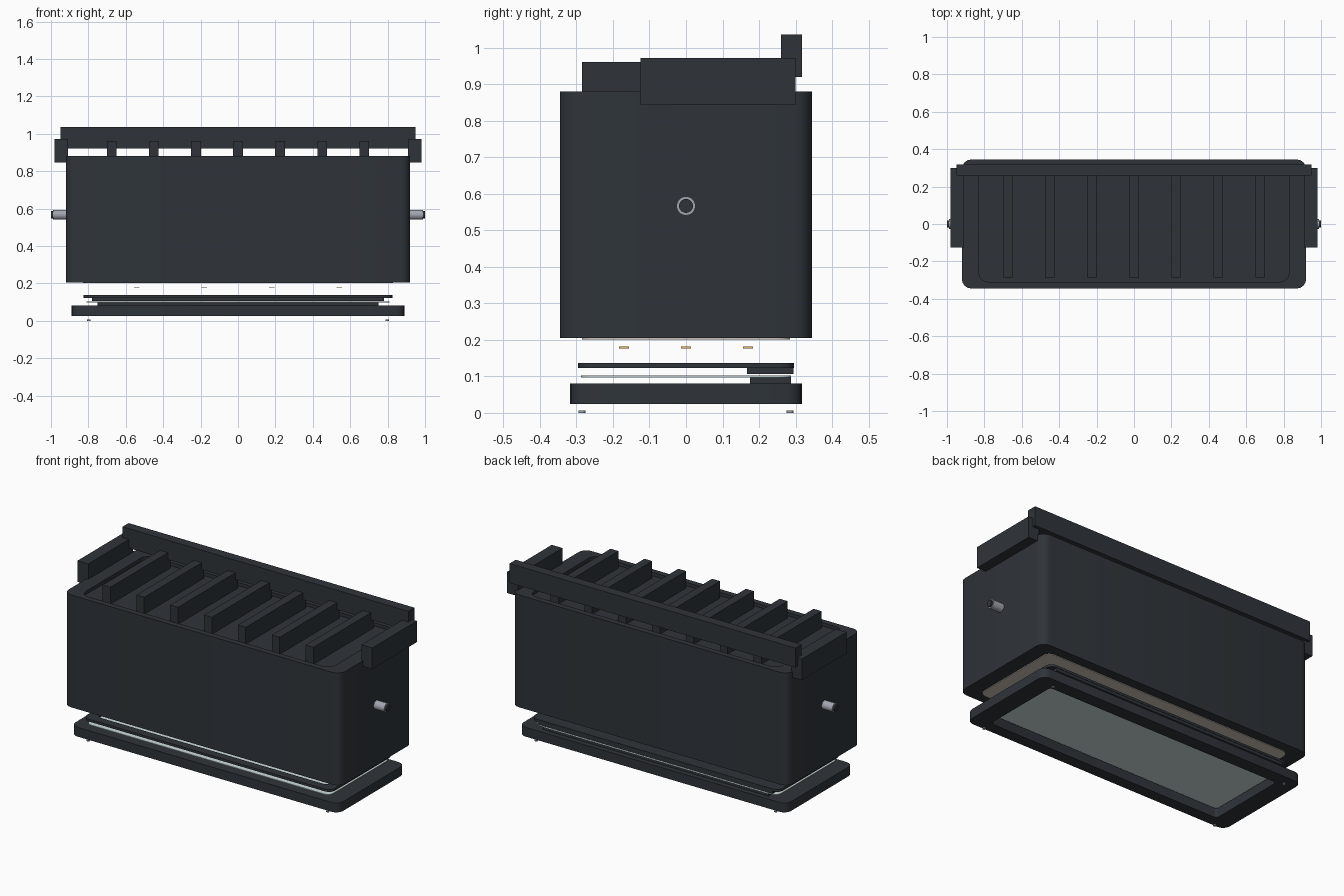
import bpy, bmesh, math

if "Cube" in bpy.data.objects:
    bpy.data.objects.remove(bpy.data.objects["Cube"])


def material(name, rgb):
    m = bpy.data.materials.new(name)
    m.diffuse_color = (*rgb, 1)
    m.use_nodes = True
    m.node_tree.nodes["Principled BSDF"].inputs["Base Color"].default_value = m.diffuse_color
    return m


DARK = material("dark_paint", (0.028, 0.034, 0.041))
STEEL = material("steel", (0.36, 0.38, 0.43))
GLASS = material("glass", (0.62, 0.73, 0.73))
BOARD = material("board", (0.62, 0.54, 0.48))
AMBER = material("amber", (0.85, 0.5, 0.15))


def finish(name, bm, mat):
    bmesh.ops.recalc_face_normals(bm, faces=bm.faces)
    me = bpy.data.meshes.new(name)
    bm.to_mesh(me)
    bm.free()
    ob = bpy.data.objects.new(name, me)
    bpy.context.collection.objects.link(ob)
    me.materials.append(mat)
    bpy.ops.object.select_all(action='DESELECT')
    ob.select_set(True)
    bpy.context.view_layer.objects.active = ob
    bpy.ops.object.shade_smooth_by_angle(angle=math.radians(30))
    return ob


def rounded(hx, y0, y1, r, n=4):
    """Outline of a rounded rectangle."""
    pts = []
    for i, (sx, cy) in enumerate(((1, y1 - r), (-1, y1 - r), (-1, y0 + r), (1, y0 + r))):
        for k in range(n + 1):
            a = math.pi / 2 * (i + k / n)
            pts.append((sx * (hx - r) + r * math.cos(a), cy + r * math.sin(a)))
    return pts


def loft(name, sections, mat, ring=False):
    """Join outlines at given heights; cap the ends, or close into a ring."""
    bm = bmesh.new()
    loops = [[bm.verts.new((x, y, z)) for x, y in pts] for pts, z in sections]
    pairs = list(zip(loops, loops[1:]))
    if ring:
        pairs.append((loops[-1], loops[0]))
    else:
        bm.faces.new(loops[0])
        bm.faces.new(loops[-1])
    for a, b in pairs:
        for i in range(len(a)):
            j = (i + 1) % len(a)
            bm.faces.new((a[i], a[j], b[j], b[i]))
    return finish(name, bm, mat)


def plate(name, outline, z0, z1, mat):
    return loft(name, [(outline, z0), (outline, z1)], mat)


def frame(name, outer, inner, z0, z1, mat):
    return loft(name, [(outer, z0), (outer, z1), (inner, z1), (inner, z0)], mat, True)


def box(name, x0, x1, y0, y1, z0, z1, mat):
    bm = bmesh.new()
    bmesh.ops.create_cube(bm, size=1)
    for v in bm.verts:
        v.co = ((x0 + x1) / 2 + v.co.x * (x1 - x0),
                (y0 + y1) / 2 + v.co.y * (y1 - y0),
                (z0 + z1) / 2 + v.co.z * (z1 - z0))
    return finish(name, bm, mat)


def cylinder(name, r, depth, loc, mat, along_x=False):
    bm = bmesh.new()
    bmesh.ops.create_cone(bm, cap_ends=True, segments=24, radius1=r, radius2=r, depth=depth)
    ob = finish(name, bm, mat)
    ob.location = loc
    if along_x:
        ob.rotation_euler.y = math.pi / 2
    return ob


# housing with a shallow tray in its top
body = rounded(0.92, -0.345, 0.345, 0.05)
tray = rounded(0.83, -0.31, 0.31, 0.05)
loft("housing", [(body, 0.205), (body, 0.88), (tray, 0.88), (tray, 0.86)], DARK)

# cooling fins
for i in range(7):
    x = (i - 3) * 0.225
    box("cooling_fin", x - 0.026, x + 0.026, -0.285, 0.285, 0.855, 0.962, DARK)

# mounting bracket: rear bar, side arms and pivot bolts
box("bracket_bar", -0.95, 0.95, 0.26, 0.318, 0.92, 1.037, DARK)
for s in (-1, 1):
    xa, xb = sorted((s * 0.908, s * 0.98))
    box("bracket_arm", xa, xb, -0.125, 0.3, 0.845, 0.972, DARK)
    cylinder("pivot_bolt", 0.026, 0.085, (s * 0.9475, 0, 0.567), STEEL, True)
    cylinder("pivot_cap", 0.019, 0.02, (s * 0.99, 0, 0.567), DARK, True)

# light board and the grid of emitters below it
plate("light_board", rounded(0.83, -0.285, 0.285, 0.04), 0.201, 0.208, BOARD)
for i in range(4):
    for j in range(3):
        x, y = (i - 1.5) * 0.361, (j - 1) * 0.17
        box("emitter", x - 0.014, x + 0.014, y - 0.014, y + 0.014, 0.177, 0.182, AMBER)

# reflector frame with its rear shelf
frame("reflector_frame", rounded(0.825, -0.296, 0.296, 0.04),
      rounded(0.765, -0.245, 0.17, 0.03), 0.123, 0.137, DARK)
box("reflector_shelf", -0.78, 0.78, 0.167, 0.294, 0.106, 0.124, DARK)

# glass and its rear support
plate("glass_pane", rounded(0.81, -0.288, 0.288, 0.035), 0.097, 0.102, GLASS)
box("glass_support", -0.75, 0.75, 0.175, 0.287, 0.079, 0.097, DARK)

# front bezel
frame("bezel", rounded(0.89, -0.318, 0.318, 0.045),
      rounded(0.78, -0.25, 0.24, 0.02), 0.025, 0.081, DARK)

# corner screws
for sx in (-1, 1):
    for sy in (-1, 1):
        cylinder("bezel_screw", 0.009, 0.006, (sx * 0.797, sy * 0.285, 0.003), STEEL)
